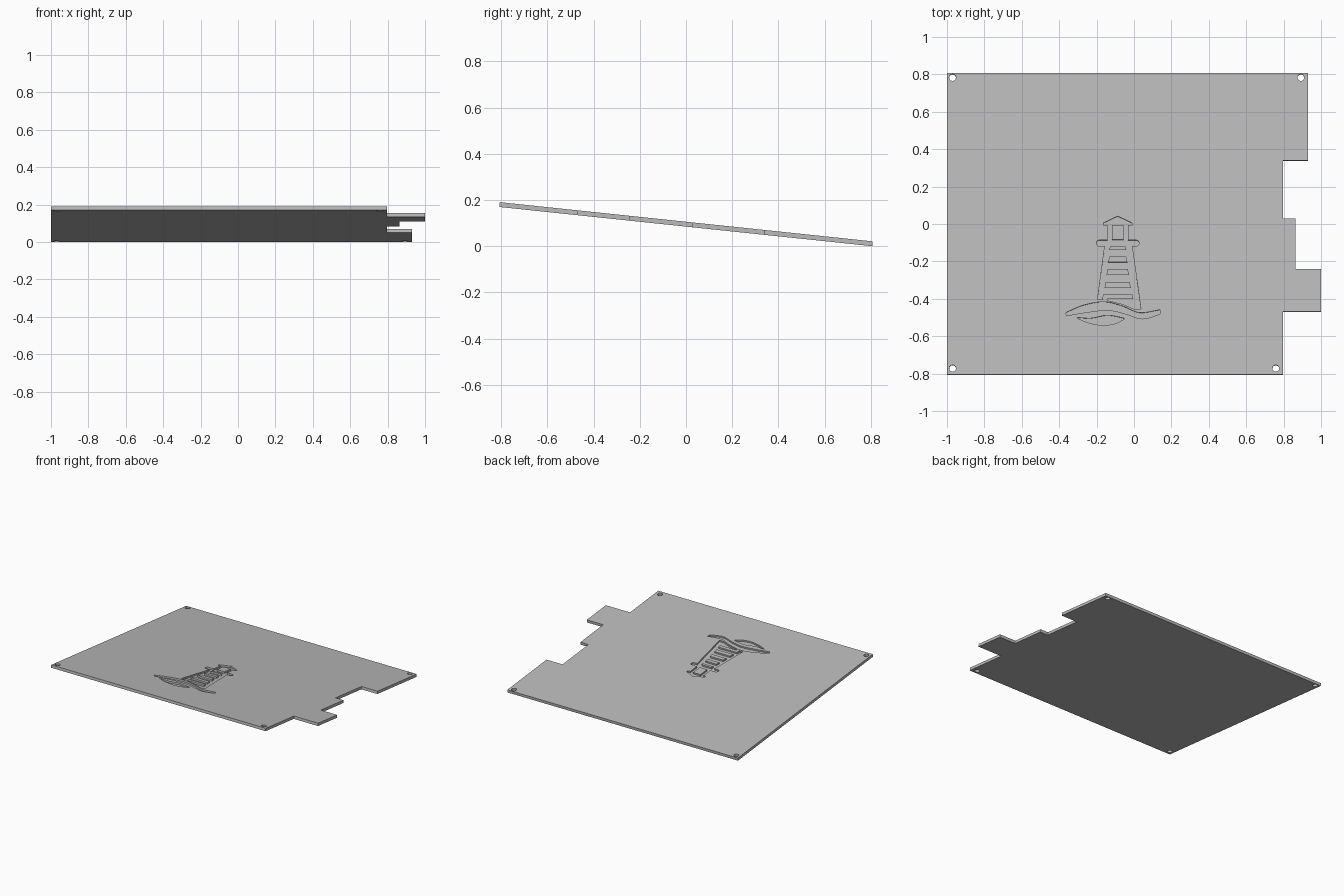
import bpy, bmesh, math
from mathutils import Matrix

TILT = math.radians(6)
THICK = 0.021
DEPTH = 0.012

cube = bpy.data.objects.get("Cube")
if cube:
    bpy.data.objects.remove(cube, do_unlink=True)

grey = bpy.data.materials.new("plain grey")
grey.use_nodes = True
colour = (0.5, 0.5, 0.5, 1)
grey.diffuse_color = colour
grey.node_tree.nodes["Principled BSDF"].inputs["Base Color"].default_value = colour


def prism(name, points, z0, z1):
    """Extrude a flat outline between two heights."""
    bm = bmesh.new()
    face = bm.faces.new([bm.verts.new((x, y / math.cos(TILT), z0)) for x, y in points])
    top = bmesh.ops.extrude_face_region(bm, geom=[face])["geom"]
    bmesh.ops.translate(bm, vec=(0, 0, z1 - z0),
                        verts=[v for v in top if isinstance(v, bmesh.types.BMVert)])
    bmesh.ops.recalc_face_normals(bm, faces=bm.faces)
    mesh = bpy.data.meshes.new(name)
    bm.to_mesh(mesh)
    bm.free()
    mesh.materials.append(grey)
    ob = bpy.data.objects.new(name, mesh)
    bpy.context.collection.objects.link(ob)
    return ob


def cut(target, cutter):
    """Subtract the cutter, bake the result and drop the cutter."""
    cutter.hide_render = True
    mod = target.modifiers.new("cut", "BOOLEAN")
    mod.operation, mod.solver, mod.object = "DIFFERENCE", "EXACT", cutter
    deps = bpy.context.evaluated_depsgraph_get()
    mesh = bpy.data.meshes.new_from_object(target.evaluated_get(deps))
    target.modifiers.clear()
    target.data = mesh
    bpy.data.objects.remove(cutter, do_unlink=True)


def rect(x0, x1, y0, y1):
    return [(x0, y0), (x1, y0), (x1, y1), (x0, y1)]


def disc(cx, cy, r, n=24):
    return [(cx + r * math.cos(math.tau * i / n), cy + r * math.sin(math.tau * i / n))
            for i in range(n)]


def smooth(points, steps=5):
    """Catmull-Rom curve through open points."""
    p = [points[0]] + points + [points[-1]]
    out = []
    for a, b, c, d in zip(p, p[1:], p[2:], p[3:]):
        for s in range(steps):
            t = s / steps
            out.append(tuple(0.5 * (2 * b[k] + (c[k] - a[k]) * t
                             + (2 * a[k] - 5 * b[k] + 4 * c[k] - d[k]) * t * t
                             + (3 * b[k] - a[k] - 3 * c[k] + d[k]) * t ** 3)
                       for k in (0, 1)))
    return out + [points[-1]]


# Notched plate
plate = prism("panel", [
    (-1, -.807), (.797, -.807), (.797, -.47), (1, -.47), (1, -.243), (.863, -.243),
    (.863, .028), (.797, .028), (.797, .338), (.931, .338), (.931, .807), (-1, .807)], 0, THICK)

# Corner screw holes
for x, y in [(-.97, -.773), (.758, -.773), (-.97, .782), (.892, .782)]:
    cut(plate, prism("hole_cutter", disc(x, y, .018), -.02, .05))

LOW, HIGH = THICK - DEPTH, THICK + .02
MID = -.087


def groove(points):
    return prism("groove_cutter", points, LOW, HIGH)


# Tower groove with raised rungs
tower = groove([(-.155, -.11), (-.195, -.405), (-.166, -.405), (-.155, -.38),
                (-.14, -.41), (-.06, -.43), (0, -.455), (.037, -.455), (-.012, -.11)])
for half, y0, y1 in [(.046, -.14, -.122), (.051, -.205, -.176), (.06, -.273, -.243),
                     (.07, -.342, -.311), (.083, -.401, -.375)]:
    rung = [(MID - half, y0), (MID + half, y0), (MID + half - .006, y1), (MID - half + .006, y1)]
    cut(tower, prism("rung_cutter", rung, LOW - .02, HIGH + .02))

# Lantern room with raised window
lantern = groove(rect(MID - .056, MID + .056, -.095, .012))
cut(lantern, prism("window_cutter", rect(MID - .031, MID + .031, -.085, -.006), LOW - .02, HIGH + .02))

# Roof and rounded gallery
roof = groove([(MID - .076, -.008), (MID - .06, -.008), (MID, -.004), (MID + .06, -.008),
               (MID + .076, -.008), (MID + .076, .005), (MID, .041), (MID - .076, .005)])
R = .016
gallery = groove([(MID + s * (.098 + R * math.cos(a)), -.103 + s * R * math.sin(a))
                  for s in (1, -1) for a in [math.pi * (i / 8 - .5) for i in range(9)]])

# Waves below the tower
wave = groove(
    smooth([(-.365, -.475), (-.27, -.435), (-.16, -.417), (-.06, -.44), (.03, -.475), (.14, -.459)])
    + smooth([(.138, -.483), (.045, -.508), (-.05, -.48), (-.14, -.462), (-.26, -.474), (-.36, -.492)]))
ripple = groove(
    smooth([(-.308, -.5), (-.23, -.505), (-.14, -.489), (-.048, -.506)])
    + smooth([(-.06, -.513), (-.1, -.533), (-.165, -.543), (-.24, -.53), (-.302, -.505)]))

for cutter in (tower, lantern, roof, gallery, wave, ripple):
    cut(plate, cutter)

# Tilt so the front edge is raised, then rest on the floor
plate.data.transform(Matrix.Rotation(-TILT, 4, "X"))
ys = [v.co.y for v in plate.data.vertices]
lowest = min(v.co.z for v in plate.data.vertices)
plate.data.transform(Matrix.Translation((0, -(min(ys) + max(ys)) / 2, -lowest)))
